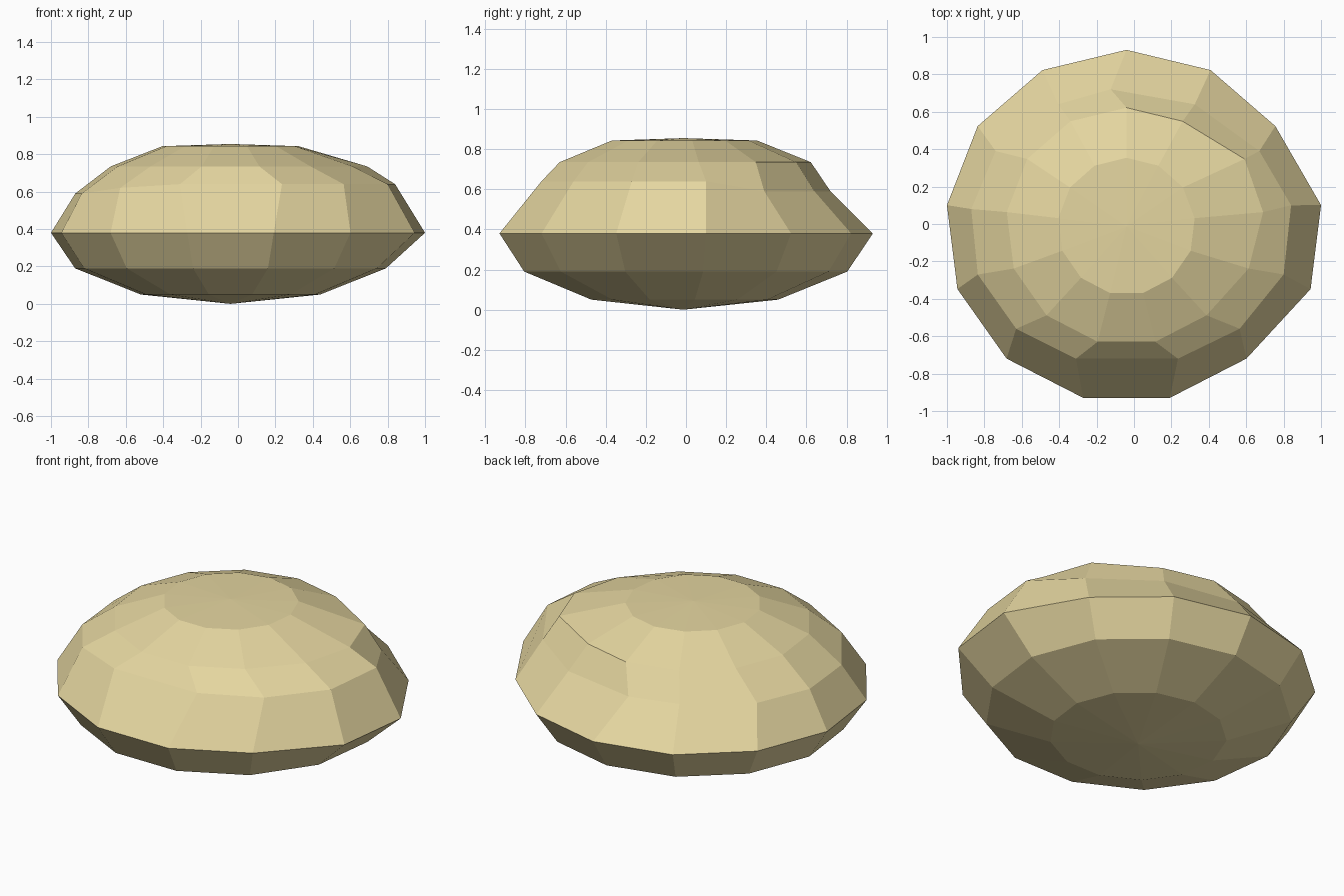
import bpy, bmesh, math

if "Cube" in bpy.data.objects:
    bpy.data.objects.remove(bpy.data.objects["Cube"])

SIDES = 13
CX, CY = -0.04, -0.013


def ring(rx, ry, z, pulls=None):
    """Thirteen-sided ring, clockwise from the back; pulls shift points along x."""
    pulls = pulls or {}
    pts = []
    for k in range(SIDES):
        a = 2 * math.pi * k / SIDES
        pts.append((CX + rx * math.sin(a) + pulls.get(k, 0), CY + ry * math.cos(a), z))
    return pts


# uneven shoulder ring, hand-shaped: clockwise from the back
shoulder = [
    (-.125, .72, .59), (.325, .64, .59), (.67, .39, .59), (.84, .10, .64),
    (.80, -.27, .64), (.565, -.56, .64), (.235, -.72, .64), (-.31, -.72, .64),
    (-.63, -.56, .62), (-.835, -.27, .59), (-.87, .08, .59), (-.74, .39, .59),
    (-.405, .64, .59)]

rings = [
    ring(.483, .472, .05),
    ring(.837, .817, .19),
    ring(.967, .944, .38, {3: .08, 4: .08}),
    shoulder,
    ring(.645, .635, .735, {2: .1, 3: .09, 4: .05}),
    ring(.367, .367, .843),
]

# bun-shaped stone
bm = bmesh.new()
loops = [[bm.verts.new(p) for p in r] for r in rings]
bottom = bm.verts.new((CX, CY, 0))
top = bm.verts.new((CX, CY, .855))
for k in range(SIDES):
    n = (k + 1) % SIDES
    for lo, hi in zip(loops, loops[1:]):
        bm.faces.new((lo[k], lo[n], hi[n], hi[k]))
    bm.faces.new((bottom, loops[0][n], loops[0][k]))
    bm.faces.new((top, loops[-1][k], loops[-1][n]))
bmesh.ops.recalc_face_normals(bm, faces=bm.faces)
mesh = bpy.data.meshes.new("stone")
bm.to_mesh(mesh)
bm.free()

mat = bpy.data.materials.new("pale_tan")
mat.diffuse_color = (.78, .67, .35, 1)
mat.use_nodes = True
mat.node_tree.nodes["Principled BSDF"].inputs["Base Color"].default_value = mat.diffuse_color
mesh.materials.append(mat)
bpy.context.collection.objects.link(bpy.data.objects.new("stone", mesh))
